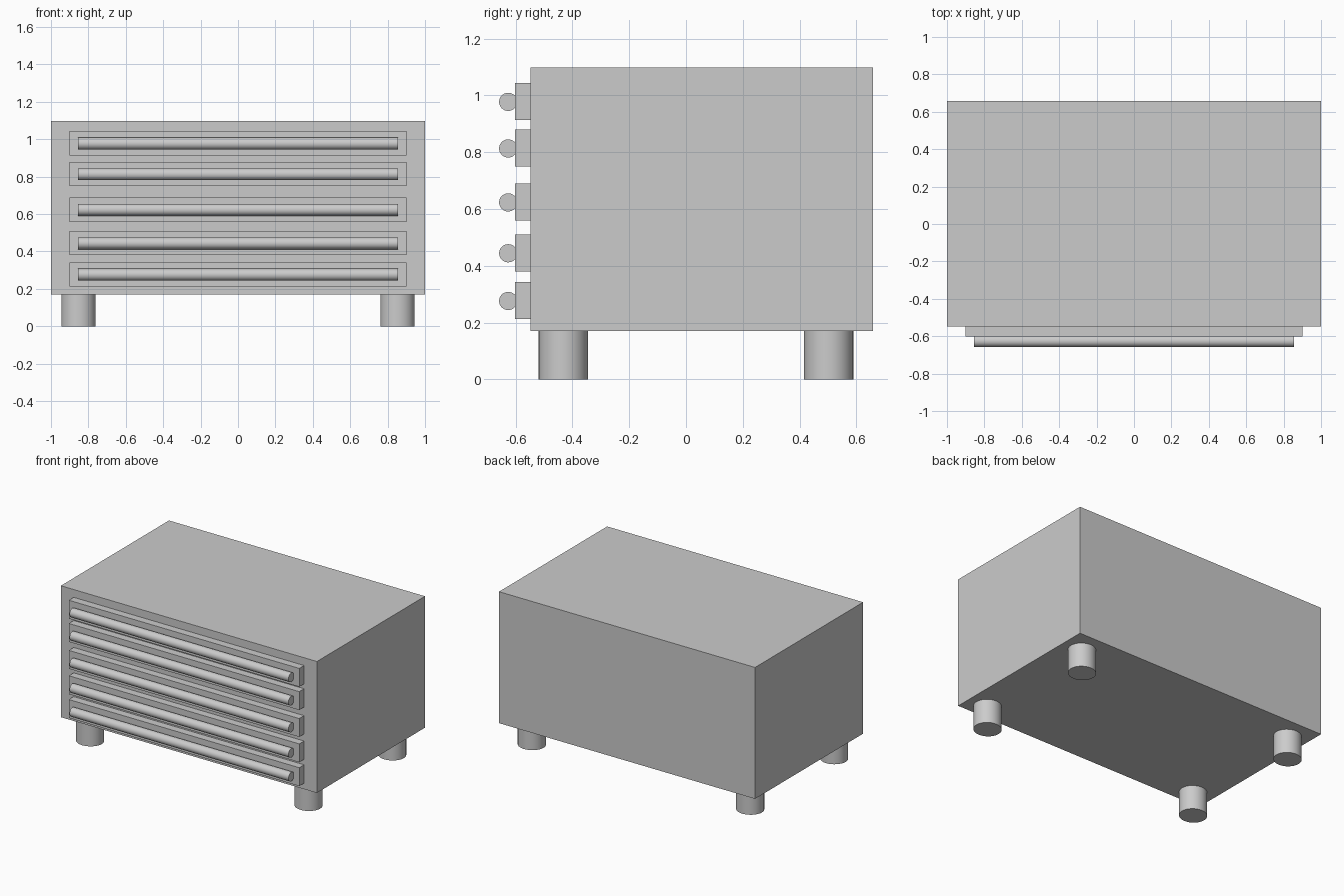
import bpy
import math

if "Cube" in bpy.data.objects:
    bpy.data.objects.remove(bpy.data.objects["Cube"])


def box(name, x, y, z):
    """Box from (min, max) ranges."""
    c = [(a + b) / 2 for a, b in (x, y, z)]
    bpy.ops.mesh.primitive_cube_add(size=1, location=c)
    ob = bpy.context.object
    ob.name = name
    ob.scale = [b - a for a, b in (x, y, z)]
    bpy.ops.object.transform_apply(location=False, rotation=False, scale=True)
    return ob


def rod(name, radius, depth, loc, rot=(0, 0, 0), stretch=(1, 1, 1)):
    """Smooth-sided capped cylinder."""
    bpy.ops.mesh.primitive_cylinder_add(vertices=32, radius=radius, depth=depth,
                                        location=loc, rotation=rot)
    ob = bpy.context.object
    ob.name = name
    ob.scale = stretch
    bpy.ops.object.transform_apply(location=False, rotation=True, scale=True)
    bpy.ops.object.shade_smooth_by_angle(angle=math.radians(30))
    return ob


# Cabinet body
box("cabinet_body", (-1, 1), (-0.548, 0.658), (0.17, 1.098))

# Drawer fronts, each with a full-width bar handle
for i, z in enumerate((0.277, 0.445, 0.624, 0.814, 0.978), 1):
    box(f"drawer_front_{i}", (-0.9, 0.9), (-0.602, -0.548), (z - 0.065, z + 0.065))
    rod(f"drawer_handle_{i}", 0.032, 1.71, (0, -0.626, z - 0.001),
        rot=(0, math.pi / 2, 0))

# Round feet
for side, x in (("left", -0.853), ("right", 0.853)):
    for end, y in (("front", -0.432), ("back", 0.502)):
        rod(f"{end}_{side}_foot", 0.09, 0.17, (x, y, 0.085),
            stretch=(1.02, 0.97, 1))
